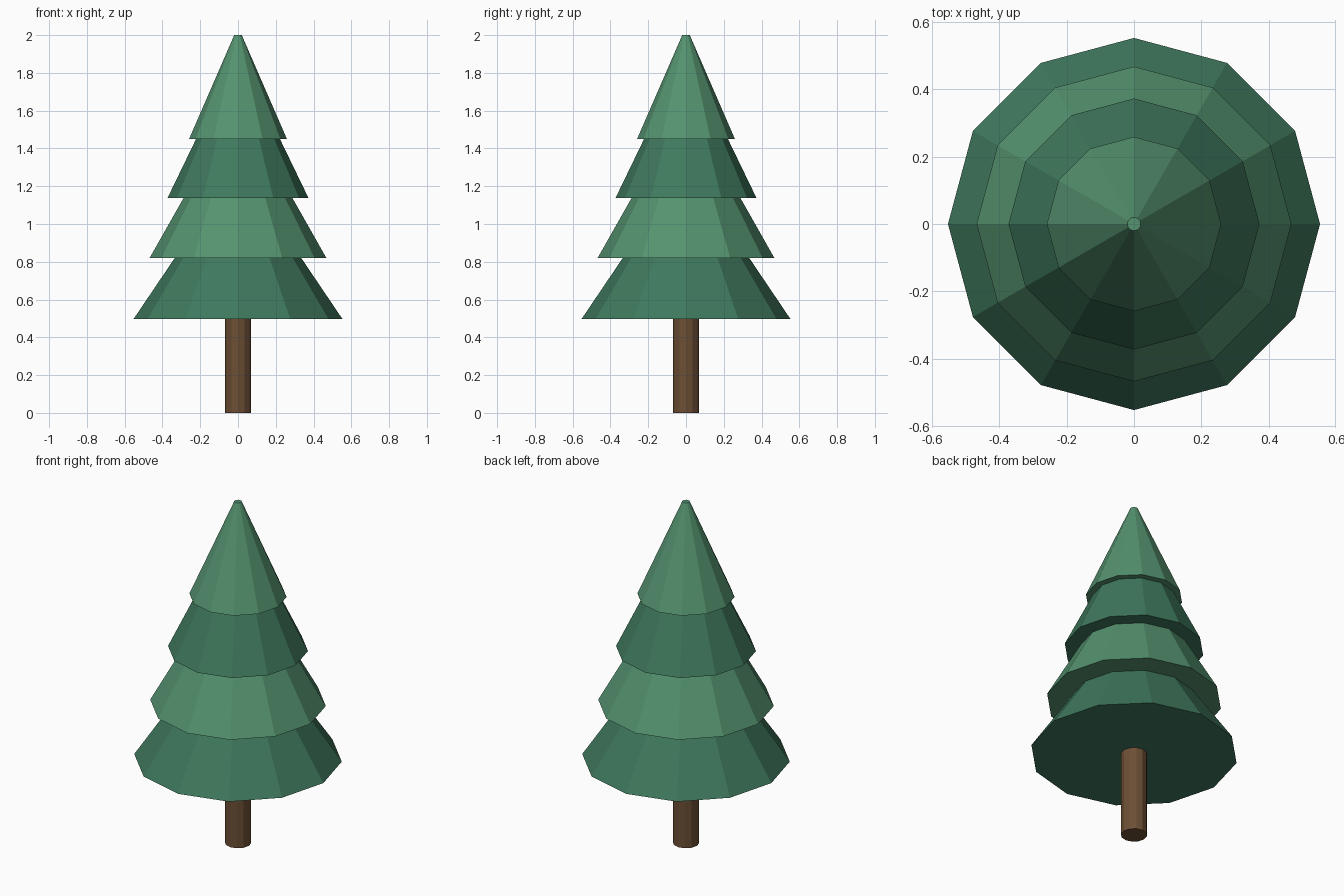
import bpy, math

if "Cube" in bpy.data.objects:
    bpy.data.objects.remove(bpy.data.objects["Cube"])


def material(name, rgb):
    m = bpy.data.materials.new(name)
    m.diffuse_color = (*rgb, 1)
    m.use_nodes = True
    m.node_tree.nodes["Principled BSDF"].inputs["Base Color"].default_value = m.diffuse_color
    return m


def cone(name, r_bottom, r_top, z0, z1, mat):
    # 12-sided flat-shaded frustum with a vertex on each axis
    bpy.ops.mesh.primitive_cone_add(vertices=12, radius1=r_bottom, radius2=r_top,
                                    depth=z1 - z0, location=(0, 0, (z0 + z1) / 2))
    ob = bpy.context.object
    ob.name = name
    ob.data.materials.append(mat)
    return ob


dark = material("dark_green", (0.05, 0.19, 0.11))
light = material("light_green", (0.09, 0.29, 0.16))
brown = material("bark_brown", (0.15, 0.078, 0.036))

# Trunk
cone("trunk", 0.07, 0.07, 0.0, 0.53, brown)

# Foliage tiers: bottom radius, top radius, bottom z, top z
tiers = [
    (0.553, 0.247, 0.497, 0.95),
    (0.468, 0.220, 0.82, 1.258),
    (0.373, 0.164, 1.138, 1.57),
    (0.259, 0.020, 1.45, 2.0),
]
for i, t in enumerate(tiers):
    cone(f"foliage_tier_{i + 1}", *t, light if i % 2 else dark)
